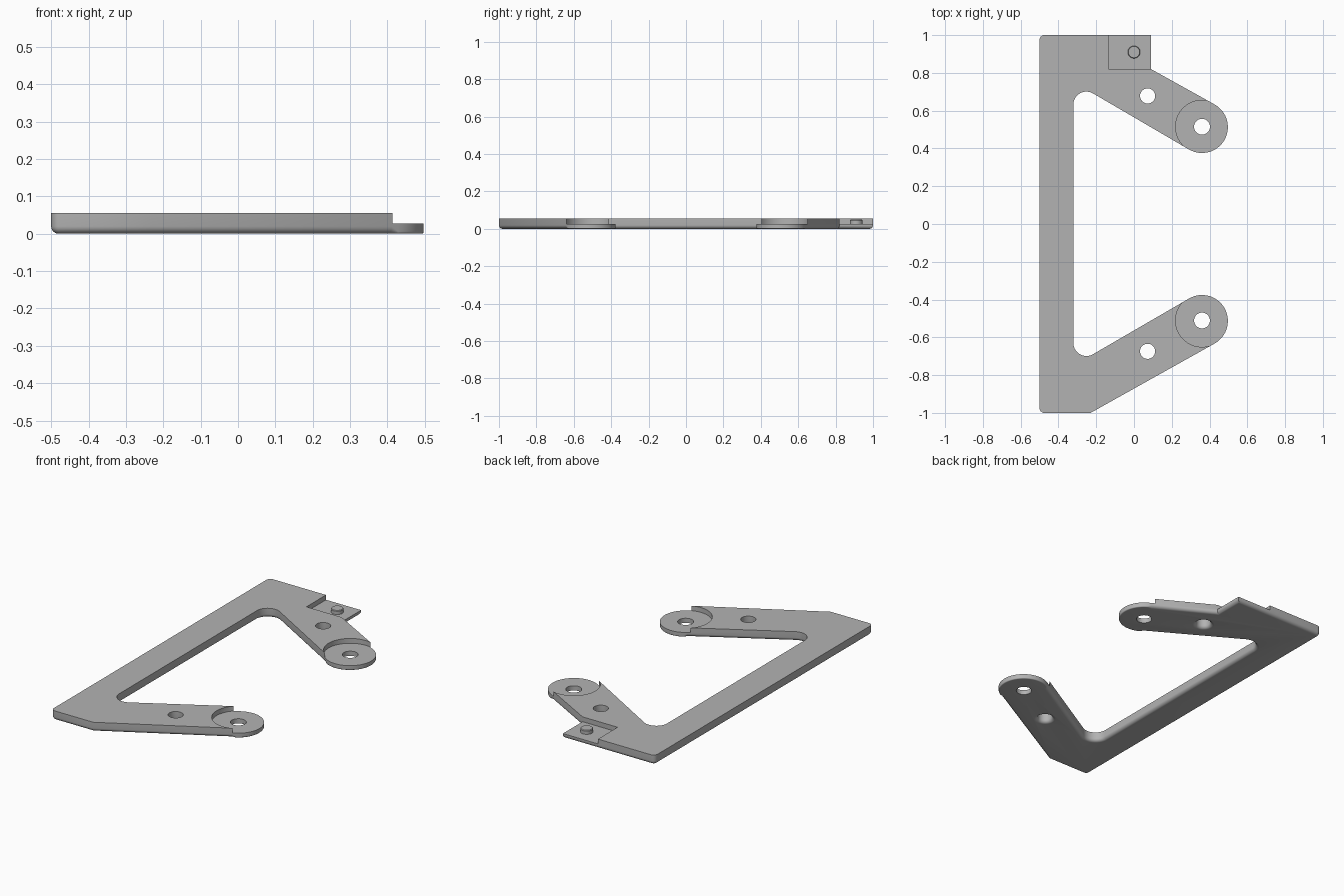
import bpy, bmesh, math
from mathutils import Vector

old = bpy.data.objects.get("Cube")
if old:
    bpy.data.objects.remove(old, do_unlink=True)

T, FLOOR, FILLET, TIP_FILLET = 0.055, 0.027, 0.02, 0.006
TIP_R, TIP_X, TIP_Y = 0.137, 0.36, 0.513
HOLE_X, HOLE_Y = 0.072, 0.676

grey = bpy.data.materials.new("plain grey")
grey.use_nodes = True
colour = (0.45, 0.45, 0.45, 1)
grey.diffuse_color = colour
grey.node_tree.nodes["Principled BSDF"].inputs["Base Color"].default_value = colour


def finish(name, bm):
    bmesh.ops.recalc_face_normals(bm, faces=bm.faces)
    mesh = bpy.data.meshes.new(name)
    bm.to_mesh(mesh)
    bm.free()
    mesh.materials.append(grey)
    obj = bpy.data.objects.new(name, mesh)
    bpy.context.collection.objects.link(obj)
    return obj


def stack(name, loops):
    """Skin a list of matching point loops and cap both ends."""
    bm = bmesh.new()
    rings = [[bm.verts.new(p) for p in loop] for loop in loops]
    n = len(rings[0])
    for a, b in zip(rings, rings[1:]):
        for i in range(n):
            j = (i + 1) % n
            bm.faces.new((a[i], a[j], b[j], b[i]))
    bm.faces.new(rings[0][::-1])
    bm.faces.new(rings[-1])
    return finish(name, bm)


def lathe(name, x, y, profile, n=48):
    turn = [2 * math.pi * i / n for i in range(n)]
    return stack(name, [[(x + r * math.cos(a), y + r * math.sin(a), z) for a in turn]
                        for r, z in profile])


def arc(x, y, r, start, end, n, fillet=FILLET):
    out = []
    for i in range(n + 1):
        a = math.radians(start + (end - start) * i / n)
        out.append((x + r * math.cos(a), y + r * math.sin(a), fillet))
    return out


def use(obj):
    bpy.ops.object.select_all(action='DESELECT')
    obj.select_set(True)
    bpy.context.view_layer.objects.active = obj


def cut(obj, cutter):
    cutter.hide_render = True
    mod = obj.modifiers.new("cut", 'BOOLEAN')
    mod.operation, mod.solver, mod.object = 'DIFFERENCE', 'EXACT', cutter
    use(obj)
    bpy.ops.object.modifier_apply(modifier=mod.name)
    bpy.data.objects.remove(cutter, do_unlink=True)


# Outline: x, y and the bottom fillet radius at each point
def before_tip(s):
    """Points on the arm edges just short of the rounded tip."""
    c, h = math.cos(math.radians(30)), 0.5
    base = Vector((TIP_X, s * TIP_Y)) - 0.02 * Vector((c, -s * h))
    side = TIP_R * Vector((h, s * c))
    return [(*(base + side), FILLET), (*(base - side), FILLET)]


front, back = before_tip(-1), before_tip(1)
outline = arc(-0.475, -0.975, 0.025, 180, 270, 6)
outline += [(-0.23, -1, FILLET), front[0]]
outline += arc(TIP_X, -TIP_Y, TIP_R, -60, 120, 32, TIP_FILLET)
outline += [front[1]]
outline += arc(-0.252, -0.63, 0.069, -60, -180, 14)
outline += arc(-0.252, 0.632, 0.069, 180, 60, 14)
outline += [back[1]]
outline += arc(TIP_X, TIP_Y, TIP_R, -120, 60, 32, TIP_FILLET)
outline += [back[0], (0.09, 0.82, FILLET), (0.09, 1, FILLET)]
outline += arc(-0.475, 0.975, 0.025, 90, 180, 6)


def inset_level(step):
    """Outline pulled inward and lifted along the rounded bottom edge."""
    a = step * math.pi / 2
    pts = [Vector(p[:2]) for p in outline]
    loop = []
    for i, p in enumerate(pts):
        d1 = (p - pts[i - 1]).normalized()
        d2 = (pts[(i + 1) % len(pts)] - p).normalized()
        n1, n2 = Vector((-d1.y, d1.x)), Vector((-d2.y, d2.x))
        r = outline[i][2]
        q = p + (n1 + n2) / (1 + n1.dot(n2)) * r * (1 - math.sin(a))
        loop.append((q.x, q.y, r * (1 - math.cos(a))))
    return loop


levels = [inset_level(k / 6) for k in range(7)]
levels.append([(x, y, T) for x, y, _ in outline])
body = stack("bracket_frame", levels)

# Recessed pads, pad holes and round-edged arm holes
flare = [(0.06, -0.02)]
for k in range(7):
    a = k / 6 * math.pi / 2
    flare.append((0.04 + FILLET * (1 - math.sin(a)), FILLET * (1 - math.cos(a))))
flare.append((0.04, 0.1))
for s in (-1, 1):
    y = s * TIP_Y + 0.002
    cut(body, lathe("pad_cutter", TIP_X, y, [(TIP_R + 0.003, FLOOR), (TIP_R + 0.003, 0.1)], 72))
    cut(body, lathe("pad_hole_cutter", TIP_X, y, [(0.042, -0.1), (0.042, 0.1)]))
    cut(body, lathe("arm_hole_cutter", HOLE_X, s * HOLE_Y + 0.002, flare))

# Stepped corner tab with its locating peg
corners = [(-0.135, 0.82), (0.2, 0.82), (0.2, 1.1), (-0.135, 1.1)]
cut(body, stack("tab_cutter", [[(x, y, z) for x, y in corners] for z in (FLOOR, 0.1)]))
peg = lathe("locating_peg", 0, 0.91, [(0.033, FLOOR - 0.01), (0.033, 0.046), (0.03, 0.05)])

for obj in (body, peg):
    use(obj)
    bpy.ops.object.shade_smooth_by_angle(angle=math.radians(30))
